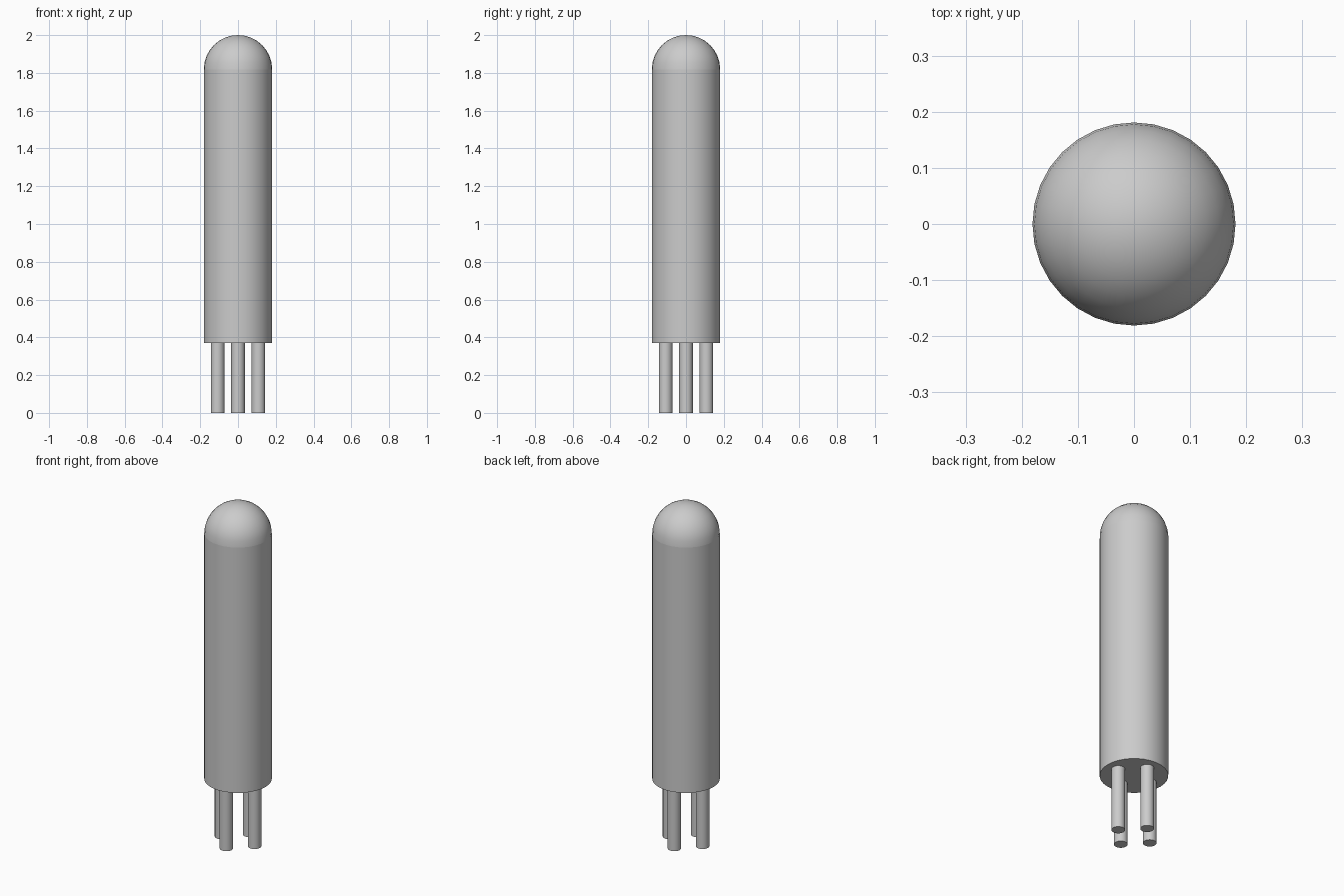
import bpy, bmesh, math
from mathutils import Matrix

cube = bpy.data.objects.get("Cube")
if cube:
    bpy.data.objects.remove(cube, do_unlink=True)

RADIUS, HEIGHT, BASE = 0.181, 2.0, 0.37
PIN_RADIUS, PIN_RING = 0.036, 0.108

grey = bpy.data.materials.new("plain_grey")
grey.use_nodes = True
color = (0.6, 0.6, 0.6, 1)
grey.diffuse_color = color
grey.node_tree.nodes["Principled BSDF"].inputs["Base Color"].default_value = color


def finish(name, bm):
    """Turn a bmesh into a smooth shaded object with sharp rims."""
    bmesh.ops.recalc_face_normals(bm, faces=bm.faces)
    mesh = bpy.data.meshes.new(name)
    bm.to_mesh(mesh)
    bm.free()
    mesh.materials.append(grey)
    obj = bpy.data.objects.new(name, mesh)
    bpy.context.collection.objects.link(obj)
    bpy.ops.object.select_all(action="DESELECT")
    obj.select_set(True)
    bpy.context.view_layer.objects.active = obj
    bpy.ops.object.shade_smooth_by_angle(angle=math.radians(30))
    return obj


def cylinder(name, radius, bottom, top, sides, x=0, y=0):
    bm = bmesh.new()
    bmesh.ops.create_cone(bm, cap_ends=True, segments=sides, radius1=radius,
                          radius2=radius, depth=top - bottom,
                          matrix=Matrix.Translation((x, y, (bottom + top) / 2)))
    return finish(name, bm)


# Body tube with a flat underside
shoulder = HEIGHT - RADIUS
cylinder("body", RADIUS, BASE, shoulder, 32)

# Domed top: upper half of a sphere
bm = bmesh.new()
bmesh.ops.create_uvsphere(bm, u_segments=32, v_segments=16, radius=RADIUS)
bmesh.ops.delete(bm, geom=[v for v in bm.verts if v.co.z < -0.001], context="VERTS")
bmesh.ops.translate(bm, verts=bm.verts, vec=(0, 0, shoulder))
finish("dome", bm)

# Four pins under the body
for side, x, y in (("front", 0, -1), ("back", 0, 1), ("left", 1, 0), ("right", -1, 0)):
    cylinder(side + "_pin", PIN_RADIUS, 0, BASE, 32, x * PIN_RING, y * PIN_RING)
